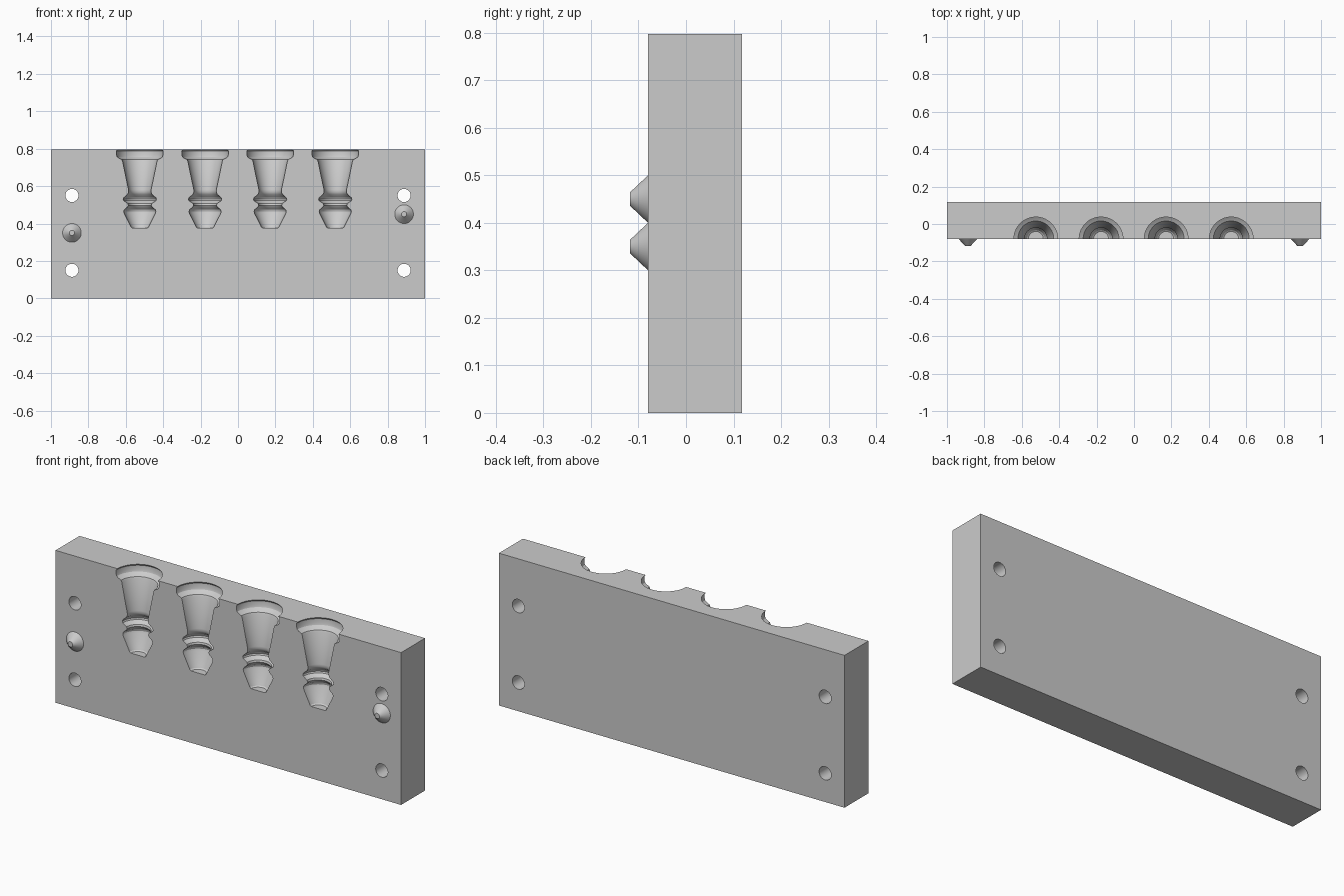
import bpy
import bmesh
from math import pi, radians
from mathutils import Matrix

if "Cube" in bpy.data.objects:
    bpy.data.objects.remove(bpy.data.objects["Cube"], do_unlink=True)

HEIGHT, FRONT, BACK = 0.797, -0.08, 0.118
EDGE_X = 0.888

grey = bpy.data.materials.new("plain_grey")
grey.use_nodes = True
grey.diffuse_color = (0.6, 0.6, 0.6, 1)
grey.node_tree.nodes["Principled BSDF"].inputs["Base Color"].default_value = (0.6, 0.6, 0.6, 1)


def add_object(name, bm):
    bmesh.ops.recalc_face_normals(bm, faces=bm.faces)
    mesh = bpy.data.meshes.new(name)
    bm.to_mesh(mesh)
    bm.free()
    obj = bpy.data.objects.new(name, mesh)
    bpy.context.collection.objects.link(obj)
    mesh.materials.append(grey)
    return obj


def lathe(name, profile, matrix, steps=64):
    """Revolve (radius, height) points around z, then place the result."""
    bm = bmesh.new()
    verts = [bm.verts.new((r, 0, z)) for r, z in profile]
    edges = [bm.edges.new(pair) for pair in zip(verts, verts[1:])]
    bmesh.ops.spin(bm, geom=verts + edges, cent=(0, 0, 0), axis=(0, 0, 1),
                   angle=2 * pi, steps=steps)
    bmesh.ops.remove_doubles(bm, verts=bm.verts, dist=1e-5)
    # Half a step of turn keeps vertices off the block's front plane
    bm.transform(matrix @ Matrix.Rotation(pi / steps, 4, "Z"))
    return add_object(name, bm)


def shade(obj):
    bpy.ops.object.select_all(action="DESELECT")
    obj.select_set(True)
    bpy.context.view_layer.objects.active = obj
    bpy.ops.object.shade_smooth_by_angle(angle=radians(28))


# Mould block
bm = bmesh.new()
bmesh.ops.create_cube(bm, size=1)
bmesh.ops.scale(bm, vec=(2, BACK - FRONT, HEIGHT), verts=bm.verts)
bmesh.ops.translate(bm, vec=(0, (BACK + FRONT) / 2, HEIGHT / 2), verts=bm.verts)
block = add_object("mould_block", bm)

# Turned cavities, open at the top and front
cavity = [(0, 0.376), (0.040, 0.376), (0.047, 0.381), (0.051, 0.390),
          (0.083, 0.453), (0.086, 0.463), (0.083, 0.474), (0.066, 0.488),
          (0.061, 0.497), (0.064, 0.507), (0.086, 0.522), (0.089, 0.530),
          (0.086, 0.538), (0.065, 0.556), (0.060, 0.568), (0.060, 0.580),
          (0.075, 0.650), (0.092, 0.733), (0.096, 0.742), (0.114, 0.751),
          (0.121, 0.757), (0.124, 0.766), (0.125, 0.788), (0.117, HEIGHT),
          (0.117, HEIGHT + 0.05), (0, HEIGHT + 0.05)]
cutters = [lathe("cavity_cutter", cavity, Matrix.Translation((x, FRONT, 0)))
           for x in (-0.525, -0.176, 0.172, 0.52)]

# Bolt holes through the block
hole = [(0, -0.3), (0.035, -0.3), (0.035, 0.3), (0, 0.3)]
facing = Matrix.Rotation(pi / 2, 4, "X")
for x in (-EDGE_X, EDGE_X):
    for z in (0.15, 0.55):
        cutters.append(lathe("bolt_hole_cutter", hole,
                             Matrix.Translation((x, 0, z)) @ facing, 32))

bpy.context.view_layer.objects.active = block
for cutter in cutters:
    cut = block.modifiers.new("cut", "BOOLEAN")
    cut.operation = "DIFFERENCE"
    cut.solver = "EXACT"
    cut.object = cutter
    bpy.ops.object.modifier_apply(modifier=cut.name)
    bpy.data.objects.remove(cutter, do_unlink=True)
shade(block)

# Conical registration pegs on the front
peg = [(0.05, 0), (0.014, 0.038), (0, 0.038)]
for name, x, z in (("right_peg", -EDGE_X, 0.35), ("left_peg", EDGE_X, 0.45)):
    shade(lathe(name, peg, Matrix.Translation((x, FRONT, z)) @ facing, 48))
